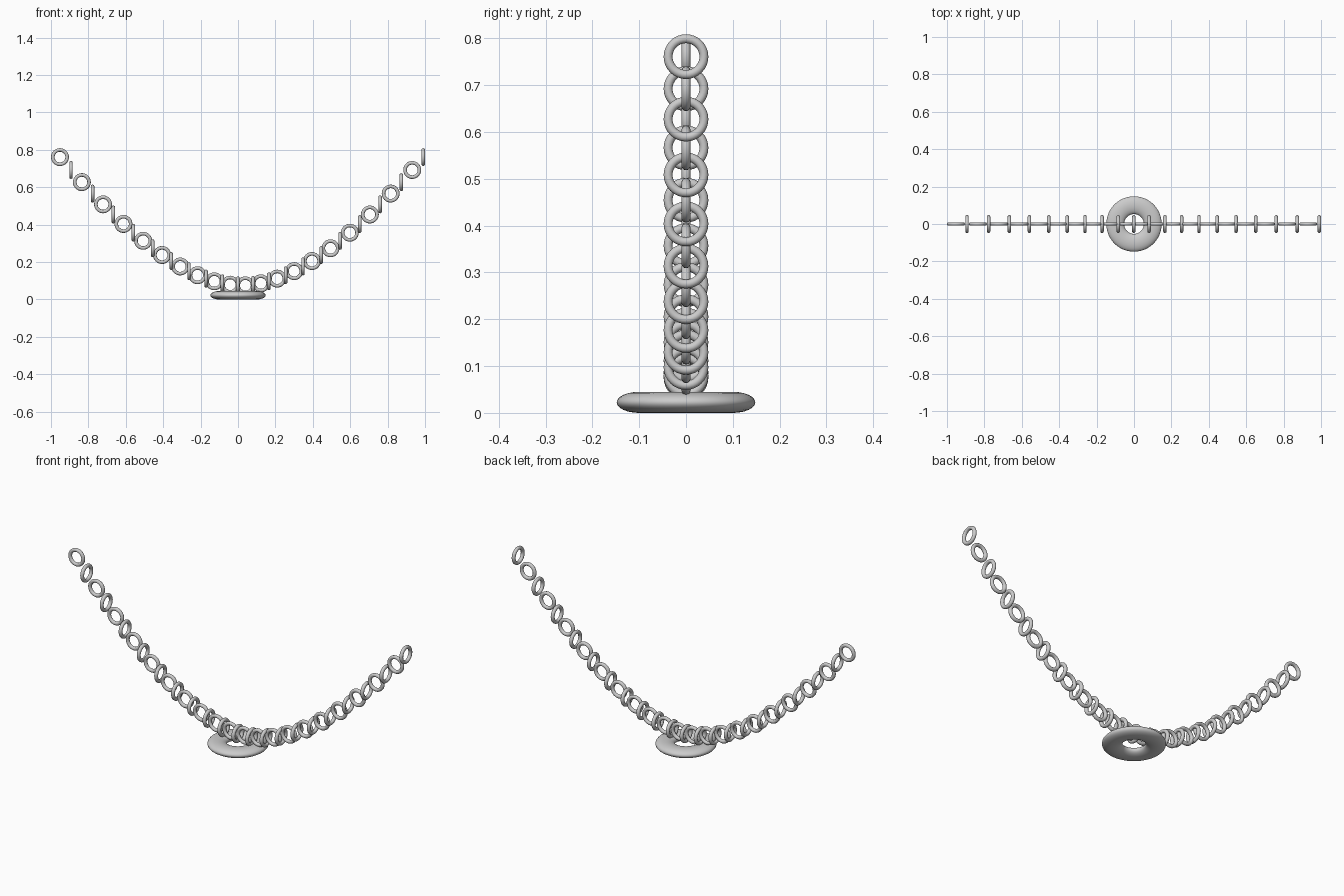
import bpy
from math import pi

if "Cube" in bpy.data.objects:
    bpy.data.objects.remove(bpy.data.objects["Cube"])


def ring(name, loc, rot, major, minor, segs=(32, 14), scale_z=1.0):
    bpy.ops.mesh.primitive_torus_add(
        location=loc, rotation=rot, major_radius=major, minor_radius=minor,
        major_segments=segs[0], minor_segments=segs[1])
    ob = bpy.context.object
    ob.name = name
    ob.scale.z = scale_z
    bpy.ops.object.shade_smooth()
    return ob


# Flattened pendant ring lying at the bottom of the chain
ring("pendant_ring", (0, 0, 0.0225), (0, 0, 0), 0.1005, 0.0475, (64, 24), 0.0225 / 0.0475)

# Hanging chain: upright links alternating in direction along a sagging curve
COUNT = 40
for i in range(COUNT):
    t = 2 * i / (COUNT - 1) - 1
    x = 0.0193 + 0.78 * t + 0.1912 * t * abs(t)
    z = 0.075 + 0.686 * t * t
    rot = (pi / 2, 0, 0) if i % 2 == 0 else (0, pi / 2, 0)
    ring(f"chain_link_{i + 1:02d}", (x, 0, z), rot, 0.0383, 0.0095)
